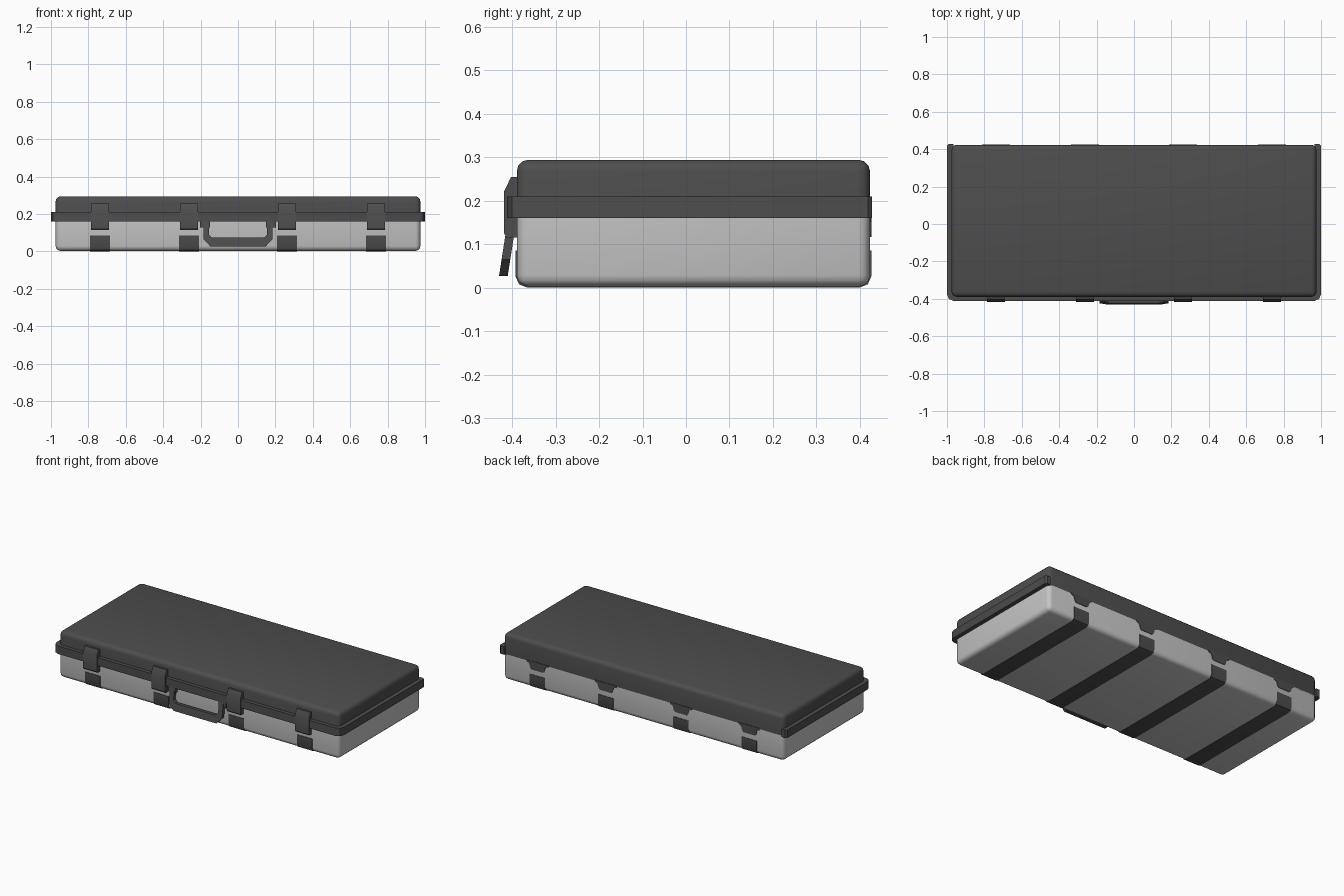
import bpy, bmesh, math
from mathutils import Vector

if "Cube" in bpy.data.objects:
    bpy.data.objects.remove(bpy.data.objects["Cube"])


def material(name, v):
    m = bpy.data.materials.new(name)
    m.diffuse_color = (v, v, v, 1)
    m.use_nodes = True
    m.node_tree.nodes["Principled BSDF"].inputs["Base Color"].default_value = m.diffuse_color
    return m


DARK = material("dark grey plastic", 0.075)
LIGHT = material("light grey plastic", 0.56)


def finish(name, bm, mat, smooth=40):
    bmesh.ops.recalc_face_normals(bm, faces=bm.faces)
    me = bpy.data.meshes.new(name)
    bm.to_mesh(me)
    bm.free()
    ob = bpy.data.objects.new(name, me)
    bpy.context.collection.objects.link(ob)
    me.materials.append(mat)
    bpy.ops.object.select_all(action='DESELECT')
    ob.select_set(True)
    bpy.context.view_layer.objects.active = ob
    bpy.ops.object.shade_smooth_by_angle(angle=math.radians(smooth))
    return ob


def prism(name, pts, a, b, place, mat):
    """Extrude a 2D outline between depths a and b; place maps (u, v, depth) to xyz."""
    bm = bmesh.new()
    lo = [bm.verts.new(place(u, v, a)) for u, v in pts]
    hi = [bm.verts.new(place(u, v, b)) for u, v in pts]
    bm.faces.new(lo)
    bm.faces.new(hi)
    n = len(pts)
    for i in range(n):
        j = (i + 1) % n
        bm.faces.new((lo[i], lo[j], hi[j], hi[i]))
    return finish(name, bm, mat, 30)


def shell(name, z0, z1, outer, mat, r=0.026):
    """Box with rounded vertical corners and one rounded end (outer = z of that end)."""
    bm = bmesh.new()
    bmesh.ops.create_cube(bm, size=1)
    for v in bm.verts:
        v.co = Vector((v.co.x * 1.95, v.co.y * 0.812 + 0.017, z0 + (v.co.z + 0.5) * (z1 - z0)))
    keep = z0 + z1 - outer
    edges = [e for e in bm.edges if not all(abs(v.co.z - keep) < 1e-5 for v in e.verts)]
    bmesh.ops.bevel(bm, geom=edges, offset=r, segments=3, profile=0.5, affect='EDGES')
    return finish(name, bm, mat)


# Case halves
shell("case_base", 0.003, 0.165, 0.003, LIGHT)
shell("case_lid", 0.16, 0.294, 0.294, DARK)

# Raised rim around the front and both sides, open at the back
right = [(0.965, 0.428), (0.99, 0.428), (1.0, 0.418), (1.0, -0.375), (0.99, -0.4), (0.965, -0.412)]
inner = [(0.94, -0.375), (0.965, -0.35)]
outline = right + [(-x, y) for x, y in reversed(right)] + [(-x, y) for x, y in reversed(inner)] + inner
# (the inner path turns inside the shells, so the rim stays a closed U)
prism("rim", outline, 0.16, 0.21, lambda u, v, d: (u, v, d), DARK)

STATIONS = (-0.737, -0.262, 0.262, 0.737)
latch = [(-0.385, 0.115), (-0.412, 0.115), (-0.418, 0.125), (-0.418, 0.222), (-0.402, 0.255), (-0.385, 0.255)]
# Strip cross-section follows the base, slightly proud of it
F, B, H = -0.392, 0.426, 0.086
strip = [(F, H), (F, 0.026), (F + 0.008, 0.008), (F + 0.028, 0.0),
         (B - 0.028, 0.0), (B - 0.008, 0.008), (B, 0.026), (B, H),
         (B - 0.01, H), (B - 0.03, 0.03), (F + 0.03, 0.03), (F + 0.01, H)]
tab = [(-0.075, 0.17), (-0.075, 0.16), (-0.056, 0.152), (-0.048, 0.125), (-0.04, 0.117)]
tab += [(-x, z) for x, z in reversed(tab)]
for i, x in enumerate(STATIONS):
    prism(f"latch_{i}", latch, x - 0.048, x + 0.048, lambda u, v, d: (d, u, v), DARK)
    prism(f"foot_strip_{i}", strip, x - 0.053, x + 0.053, lambda u, v, d: (d, u, v), DARK)
    # Hinge tabs hanging from the lid at the back
    prism(f"hinge_tab_{i}", tab, 0.415, 0.426, lambda u, v, d, x=x: (u + x, d, v), DARK)


# Carry handle: chamfered U leaning away from the front
def lean(u, v, d):
    return (u, d - 0.4 - (0.155 - v) * 0.155, v)


out = [(0.185, 0.16), (0.185, 0.065), (0.148, 0.027)]
inn = [(0.155, 0.16), (0.155, 0.09), (0.138, 0.073)]
loop = out + [(-x, z) for x, z in reversed(out)] + [(-x, z) for x, z in inn] + list(reversed(inn))
prism("handle", loop, -0.01, 0.01, lean, DARK)

# Handle mounts
for s, side in ((-1, "left"), (1, "right")):
    sq = [(s * 0.15, 0.128), (s * 0.202, 0.128), (s * 0.202, 0.165), (s * 0.15, 0.165)]
    prism(f"handle_mount_{side}", sq, -0.408, -0.385, lambda u, v, d: (u, d, v), DARK)
